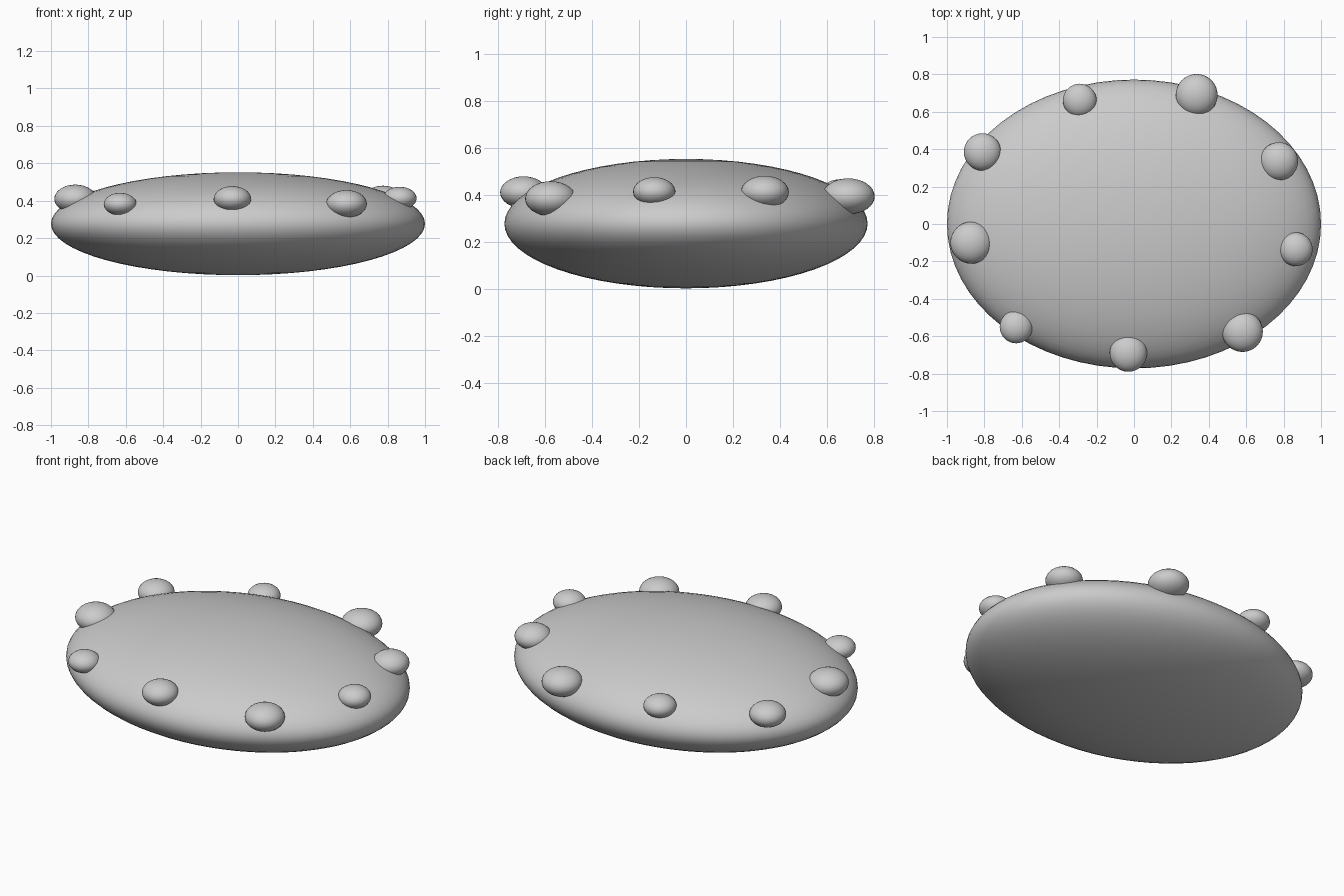
import bpy

cube = bpy.data.objects.get("Cube")
if cube:
    bpy.data.objects.remove(cube, do_unlink=True)

grey = bpy.data.materials.new("plain grey")
grey.use_nodes = True
color = (0.6, 0.6, 0.6, 1)
grey.diffuse_color = color
grey.node_tree.nodes["Principled BSDF"].inputs["Base Color"].default_value = color


def ellipsoid(name, center, radii, segments, rings):
    bpy.ops.mesh.primitive_uv_sphere_add(segments=segments, ring_count=rings, location=center)
    obj = bpy.context.object
    obj.name = name
    obj.scale = radii
    bpy.ops.object.transform_apply(location=False, rotation=False, scale=True)
    bpy.ops.object.shade_smooth()
    obj.data.materials.append(grey)
    return obj


# Flattened oval body
ellipsoid("body", (0, 0, 0.277), (1.0, 0.772, 0.275), 64, 32)

# Flattened knobs around the upper rim: x, y, z, radius
knobs = [
    (-0.87, -0.10, 0.41, 0.112),
    (-0.63, -0.55, 0.382, 0.088),
    (-0.03, -0.69, 0.41, 0.100),
    (0.58, -0.575, 0.383, 0.109),
    (0.865, -0.135, 0.413, 0.090),
    (0.775, 0.335, 0.411, 0.102),
    (0.335, 0.69, 0.393, 0.112),
    (-0.29, 0.66, 0.405, 0.090),
    (-0.81, 0.385, 0.39, 0.100),
]
for i, (x, y, z, r) in enumerate(knobs):
    ellipsoid(f"rim_knob_{i + 1}", (x, y, z), (r, r, r * 0.68), 32, 16)
